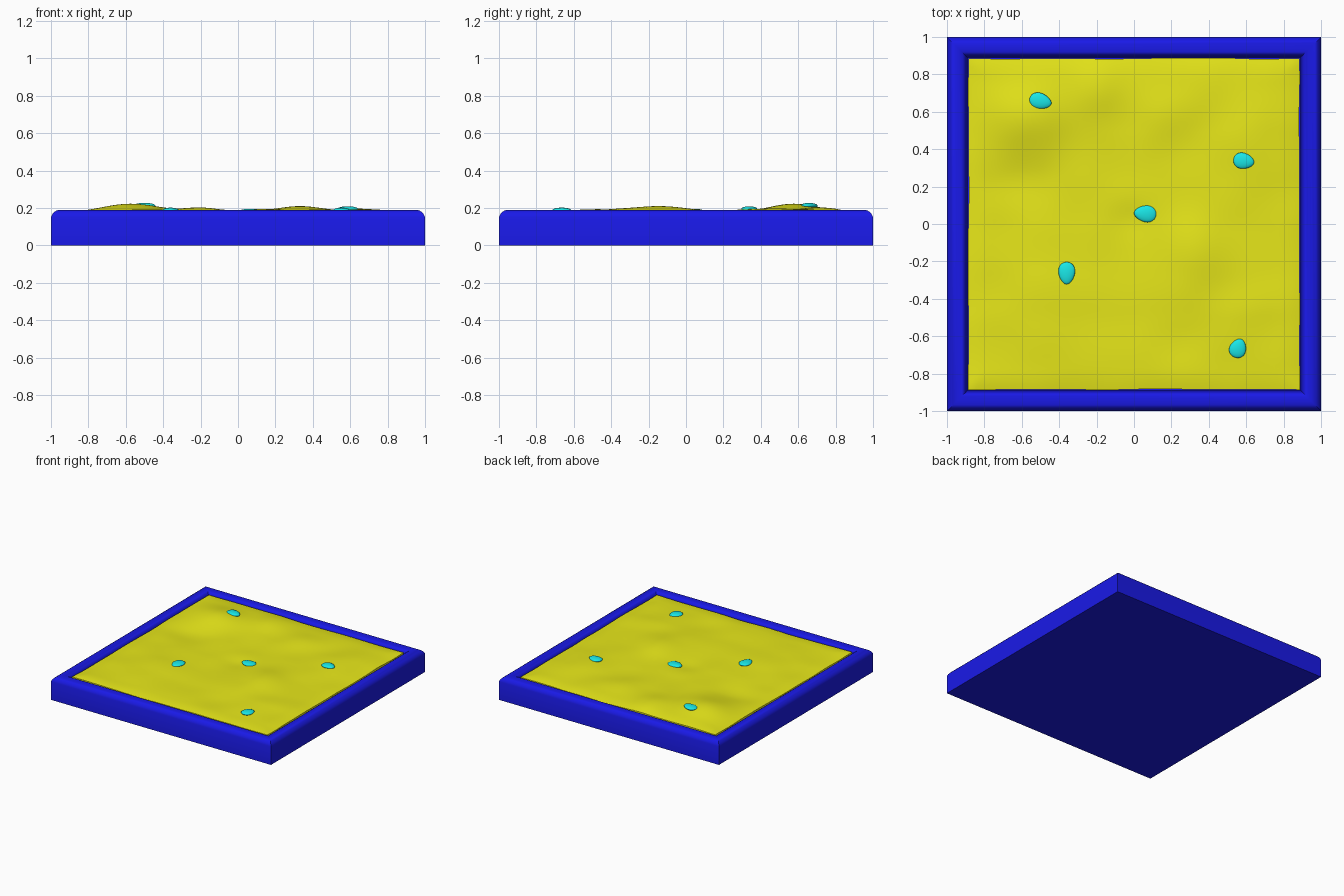
import bpy, bmesh, math
from mathutils import Vector, noise

if "Cube" in bpy.data.objects:
    bpy.data.objects.remove(bpy.data.objects["Cube"])


def material(name, color):
    m = bpy.data.materials.new(name)
    m.diffuse_color = (*color, 1)
    m.use_nodes = True
    m.node_tree.nodes["Principled BSDF"].inputs["Base Color"].default_value = m.diffuse_color
    return m


def finish(name, bm, mat, angle):
    bmesh.ops.recalc_face_normals(bm, faces=bm.faces)
    me = bpy.data.meshes.new(name)
    bm.to_mesh(me)
    bm.free()
    ob = bpy.data.objects.new(name, me)
    bpy.context.collection.objects.link(ob)
    me.materials.append(mat)
    bpy.ops.object.select_all(action='DESELECT')
    bpy.context.view_layer.objects.active = ob
    ob.select_set(True)
    bpy.ops.object.shade_smooth_by_angle(angle=math.radians(angle))
    return ob


blue = material("blue_plastic", (0.01, 0.01, 0.8))
yellow = material("yellow_sand", (0.8, 0.8, 0.01))
cyan = material("cyan_pebble", (0.01, 0.8, 0.8))

# Tray: square rings following a rounded rim profile (half width, z)
profile = [(1.0, 0.0), (1.0, 0.15), (0.994, 0.165), (0.982, 0.179), (0.968, 0.187),
           (0.95, 0.19), (0.935, 0.19), (0.92, 0.187), (0.908, 0.179), (0.90, 0.165),
           (0.897, 0.15), (0.89, 0.05)]
bm = bmesh.new()
rings = [[bm.verts.new((sx * r, sy * r, z)) for sx, sy in ((-1, -1), (1, -1), (1, 1), (-1, 1))]
         for r, z in profile]
for a, b in zip(rings, rings[1:]):
    for i in range(4):
        j = (i + 1) % 4
        bm.faces.new((a[i], a[j], b[j], b[i]))
bm.faces.new(rings[0])
bm.faces.new(rings[-1])
finish("tray", bm, blue, 30)

# Sand: gentle mounds (x, y, height, x radius, y radius) plus fine ripples
mounds = [(-0.56, 0.58, 0.042, 0.20, 0.17), (0.33, -0.15, 0.030, 0.16, 0.22),
          (-0.20, 0.72, 0.020, 0.13, 0.14), (0.55, -0.45, 0.012, 0.20, 0.14),
          (0.62, 0.45, 0.015, 0.20, 0.25), (0.15, 0.60, 0.012, 0.16, 0.16),
          (-0.50, -0.40, 0.010, 0.20, 0.25), (-0.62, 0.22, -0.012, 0.22, 0.12),
          (-0.02, 0.02, -0.010, 0.12, 0.10)]


def sand_height(x, y):
    z = 0.181
    for mx, my, h, rx, ry in mounds:
        z += h * math.exp(-((x - mx) / rx) ** 2 - ((y - my) / ry) ** 2)
    z += 0.006 * noise.noise(Vector((x * 4, y * 4, 3.1)))
    edge = max(0.0, (max(abs(x), abs(y)) - 0.78) / 0.12)
    return z - 0.012 * edge ** 2


bm = bmesh.new()
bmesh.ops.create_grid(bm, x_segments=80, y_segments=80, size=0.885)
rim = [e for e in bm.edges if e.is_boundary]
skirt = bmesh.ops.extrude_edge_only(bm, edges=rim)["geom"]
low = {v for v in skirt if isinstance(v, bmesh.types.BMVert)}
for v in bm.verts:
    x, y = v.co.xy
    wave = 0.005 * noise.noise(Vector((x * 4, y * 4, 8.0)))
    v.co.z = 0.06 if v in low else sand_height(x, y)
    v.co.x += wave * x
    v.co.y += wave * y
finish("sand", bm, yellow, 60)

# Pebbles: egg-shaped flattened spheres (x, y, length, width, heading of narrow end)
pebbles = [(-0.50, 0.657, 0.060, 0.042, -15), (0.587, 0.337, 0.056, 0.042, -10),
           (0.06, 0.055, 0.060, 0.044, 175), (-0.36, -0.263, 0.060, 0.044, -90),
           (0.556, -0.664, 0.052, 0.044, 70)]
for k, (px, py, a, b, heading) in enumerate(pebbles):
    bm = bmesh.new()
    bmesh.ops.create_uvsphere(bm, u_segments=24, v_segments=14, radius=1)
    t = math.radians(heading)
    pz = sand_height(px, py)
    for v in bm.verts:
        u, w, h = v.co
        w *= 1 - 0.2 * u
        u, w = u * a, w * b
        v.co = (px + u * math.cos(t) - w * math.sin(t),
                py + u * math.sin(t) + w * math.cos(t), pz + 0.001 + h * 0.015)
    finish(f"pebble_{k + 1}", bm, cyan, 60)
